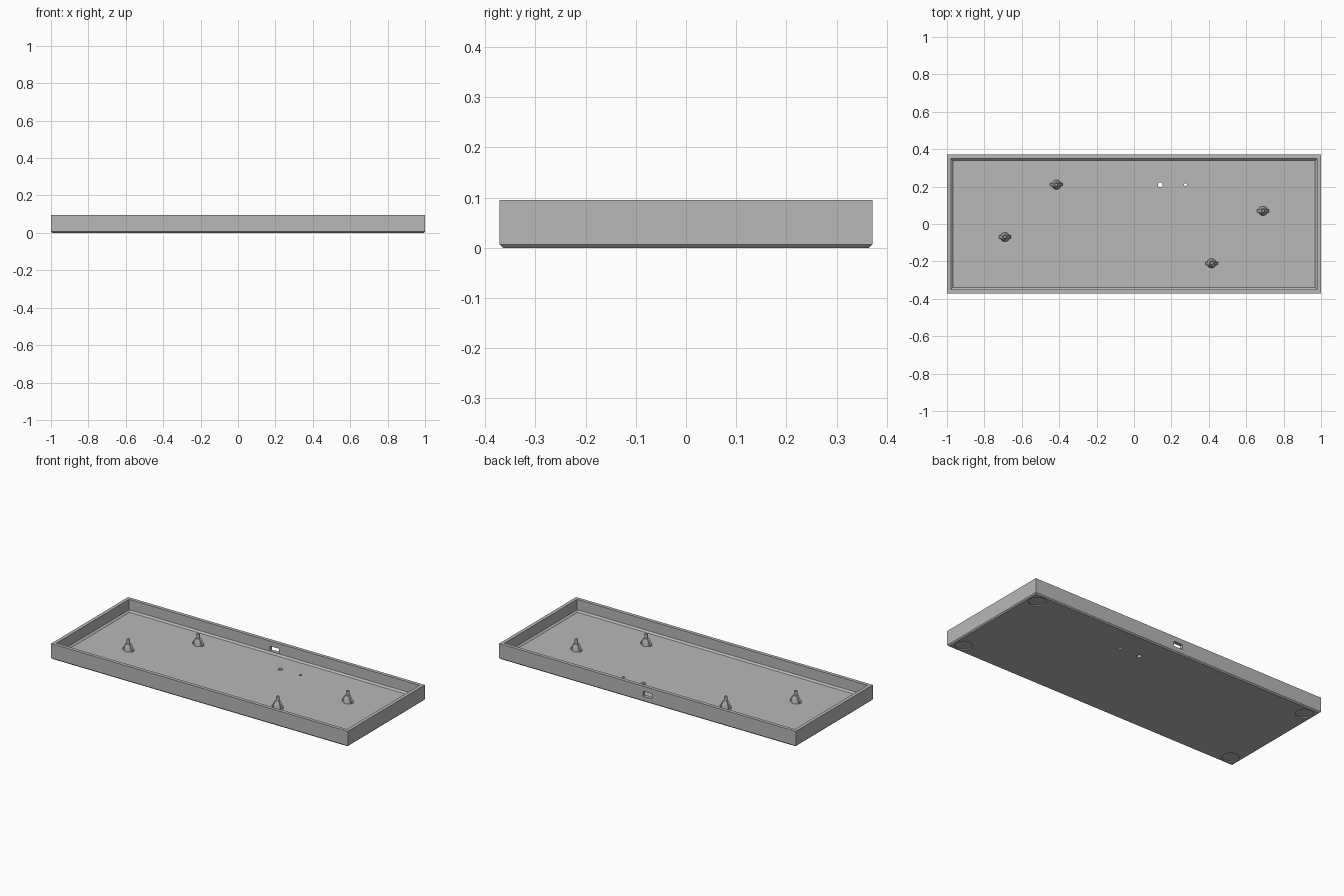
import bpy, bmesh, math
from mathutils import Vector

old = bpy.data.objects.get("Cube")
if old:
    bpy.data.objects.remove(old, do_unlink=True)

grey = bpy.data.materials.new("plain grey")
grey.use_nodes = True
colour = (0.48, 0.48, 0.48, 1)
grey.diffuse_color = colour
grey.node_tree.nodes["Principled BSDF"].inputs["Base Color"].default_value = colour

HX, HY, TOP, FLOOR, WALL = 1.0, 0.371, 0.095, 0.022, 0.021


def make_object(name, bm):
    bmesh.ops.recalc_face_normals(bm, faces=bm.faces)
    mesh = bpy.data.meshes.new(name)
    bm.to_mesh(mesh)
    bm.free()
    mesh.materials.append(grey)
    obj = bpy.data.objects.new(name, mesh)
    bpy.context.collection.objects.link(obj)
    return obj


def loft(bm, loops):
    """Skin closed loops of points and cap both ends."""
    rings = [[bm.verts.new(p) for p in loop] for loop in loops]
    for a, b in zip(rings, rings[1:]):
        n = len(a)
        for i in range(n):
            j = (i + 1) % n
            bm.faces.new((a[i], a[j], b[j], b[i]))
    bm.faces.new(rings[0])
    bm.faces.new(rings[-1])


def rectangle(inset, z):
    x, y = HX - inset, HY - inset
    return [(-x, -y, z), (x, -y, z), (x, y, z), (-x, y, z)]


def circle(x, y, r, z, n=32):
    return [(x + r * math.cos(math.tau * i / n),
             y + r * math.sin(math.tau * i / n), z) for i in range(n)]


# Tray: chamfered base edge, thin walls, chamfer where floor meets wall
bm = bmesh.new()
loft(bm, [rectangle(i, z) for i, z in (
    (0.007, 0), (0, 0.007), (0, TOP), (WALL, TOP),
    (WALL, FLOOR + 0.01), (WALL + 0.01, FLOOR))])
tray = make_object("tray", bm)

# Openings: floor holes, shallow foot recesses and the rear port
bm = bmesh.new()
for x, r in ((0.14, 0.013), (0.275, 0.008)):
    loft(bm, [circle(x, 0.21, r, z) for z in (-0.02, 0.05)])
for sx in (-1, 1):
    for sy in (-1, 1):
        loft(bm, [circle(sx * 0.936, sy * 0.308, 0.048, z) for z in (-0.02, 0.006)])
port = [(-0.03, 0.034), (0.03, 0.034), (0.03, 0.064), (-0.03, 0.064)]
loft(bm, [[(x, y, z) for x, z in port] for y in (0.33, 0.4)])
cutter = make_object("opening_cutter", bm)
cutter.hide_render = True

cut = tray.modifiers.new("openings", "BOOLEAN")
cut.operation = "DIFFERENCE"
cut.solver = "EXACT"
cut.object = cutter
bpy.context.view_layer.objects.active = tray
bpy.ops.object.modifier_apply(modifier=cut.name)
bpy.data.objects.remove(cutter, do_unlink=True)


def mounting_post(name, x, y):
    bm = bmesh.new()
    # Collar, tapered shoulder and locating pin
    profile = ((0.025, FLOOR - 0.004), (0.025, 0.036), (0.014, 0.064),
               (0.010, 0.064), (0.010, 0.090), (0.007, 0.093))
    loft(bm, [circle(x, y, r, z, 24) for r, z in profile])
    # Side gussets
    outline = ((-0.033, FLOOR - 0.004), (0.033, FLOOR - 0.004),
               (0.033, 0.032), (0.012, 0.066), (-0.012, 0.066), (-0.033, 0.032))
    loft(bm, [[(x + px, y + dy, pz) for px, pz in outline] for dy in (-0.008, 0.008)])
    obj = make_object(name, bm)
    bpy.ops.object.select_all(action="DESELECT")
    obj.select_set(True)
    bpy.context.view_layer.objects.active = obj
    bpy.ops.object.shade_smooth_by_angle(angle=math.radians(30))


# Two pairs of posts, turned half a circle about the centre
for side, s in (("left", 1), ("right", -1)):
    mounting_post(side + "_outer_post", s * 0.69, s * 0.07)
    mounting_post(side + "_inner_post", s * 0.415, s * -0.21)
